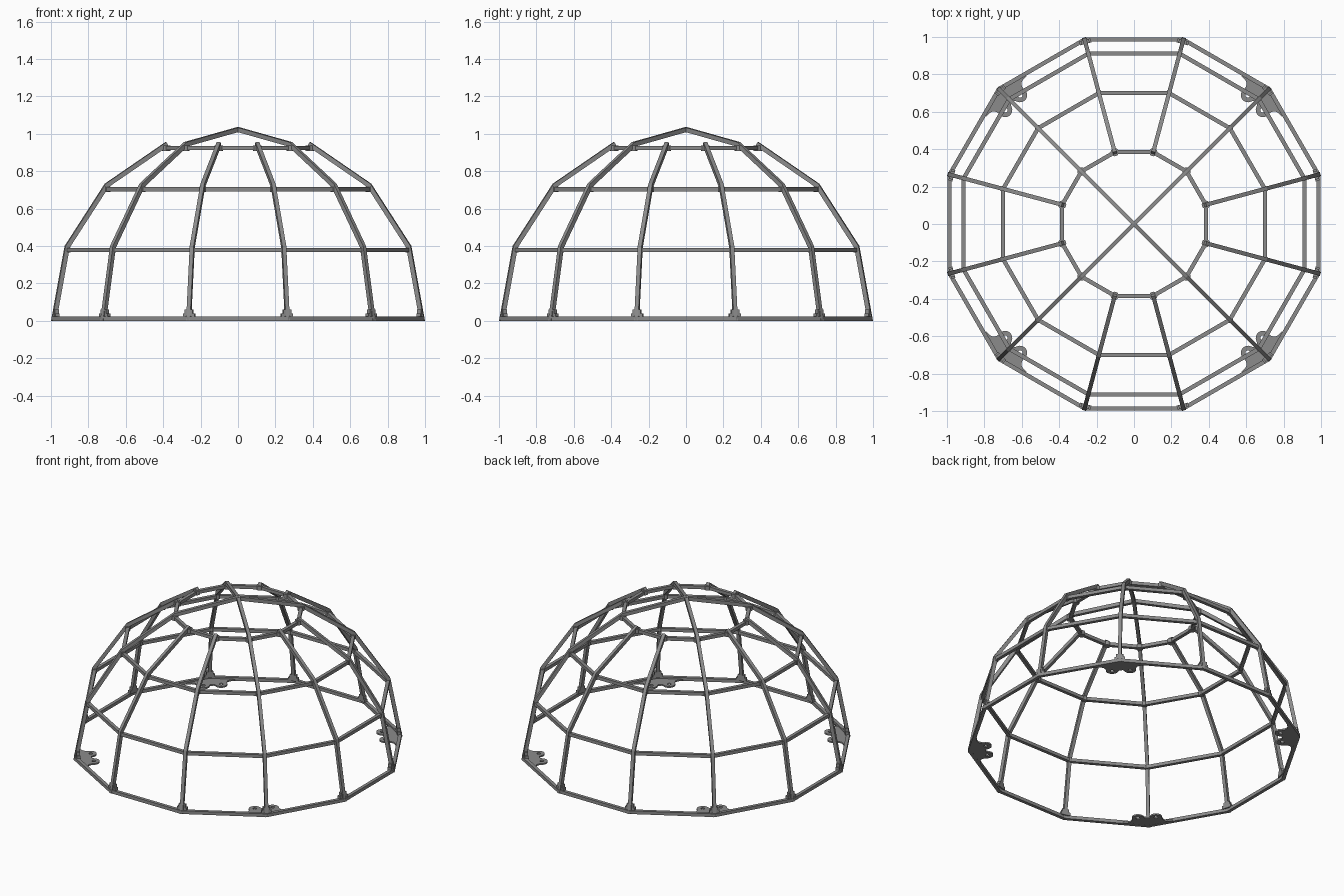
import bpy, bmesh, math
from mathutils import Vector, Matrix

if "Cube" in bpy.data.objects:
    bpy.data.objects.remove(bpy.data.objects["Cube"])

SIDES = 12
ANGLES = [math.radians(15 + 30 * k) for k in range(SIDES)]
C15 = math.cos(math.radians(15))
BAR = 0.022

steel = bpy.data.materials.new("grey_steel")
steel.diffuse_color = (0.26, 0.26, 0.26, 1)
steel.use_nodes = True
steel.node_tree.nodes["Principled BSDF"].inputs["Base Color"].default_value = steel.diffuse_color


def finish(name, bm):
    bmesh.ops.recalc_face_normals(bm, faces=bm.faces)
    me = bpy.data.meshes.new(name)
    bm.to_mesh(me)
    bm.free()
    me.materials.append(steel)
    ob = bpy.data.objects.new(name, me)
    bpy.context.collection.objects.link(ob)
    return ob


def skin(bm, loops, closed):
    """Bridge consecutive four-point sections into a square bar."""
    vs = [[bm.verts.new(p) for p in loop] for loop in loops]
    n = len(vs)
    for i in range(n if closed else n - 1):
        a, b = vs[i], vs[(i + 1) % n]
        for j in range(4):
            k = (j + 1) % 4
            bm.faces.new((a[j], a[k], b[k], b[j]))
    if not closed:
        bm.faces.new(vs[0])
        bm.faces.new(vs[-1])


def polar(r, a, z):
    return Vector((r * math.cos(a), r * math.sin(a), z))


# Horizontal twelve-sided hoops: outer apothem, bottom height
HOOPS = [("base_hoop", 0.997, 0.0), ("lower_hoop", 0.922, 0.367),
         ("middle_hoop", 0.711, 0.692), ("upper_hoop", 0.395, 0.912)]
for name, apo, z in HOOPS:
    bm = bmesh.new()
    ro, ri = apo / C15, (apo - BAR) / C15
    skin(bm, [[polar(ro, a, z), polar(ro, a, z + BAR),
               polar(ri, a, z + BAR), polar(ri, a, z)] for a in ANGLES], True)
    finish(name, bm)

# Rib outline in (radius, height); the inner edge is offset with mitres
OUTER = [Vector(p) for p in
         [(1.032, 0.0), (0.957, 0.400), (0.735, 0.733), (0.400, 0.955), (0.0, 1.035)]]
DEPTH = 0.024


def inner_edge(pts):
    normals = []
    for p, q in zip(pts, pts[1:]):
        d = (q - p).normalized()
        normals.append(Vector((-d.y, d.x)))
    result = []
    for i, p in enumerate(pts):
        if i == 0:
            result.append(Vector((p.x - DEPTH, 0)))
        elif i == len(pts) - 1:
            n = normals[-1]
            off = Vector((0, DEPTH / n.y)) if len(pts) == 5 else n * DEPTH
            result.append(p + off)
        else:
            m = (normals[i - 1] + normals[i]).normalized()
            result.append(p + m * DEPTH / m.dot(normals[i]))
    return result


for k, a in enumerate(ANGLES):
    # Diagonal ribs run to the crown, the others stop at the upper hoop
    full = k % 3 == 1
    outer = OUTER if full else OUTER[:4]
    side = Vector((-math.sin(a), math.cos(a), 0)) * BAR / 2
    bm = bmesh.new()
    loops = []
    for o, i in zip(outer, inner_edge(outer)):
        po, pi = polar(o.x, a, o.y), polar(i.x, a, i.y)
        loops.append([po - side, po + side, pi + side, pi - side])
    skin(bm, loops, False)
    finish("crown_rib" if full else "short_rib", bm)

# Round joints where ribs cross the hoops
bm = bmesh.new()
for (_, apo, z), rad in zip(HOOPS[1:], (0.015, 0.017, 0.022)):
    for a in ANGLES:
        c = polar((apo - BAR / 2) / C15, a, z + BAR / 2)
        bmesh.ops.create_cone(bm, cap_ends=True, segments=16, radius1=rad, radius2=rad,
                              depth=BAR + 0.006, matrix=Matrix.Translation(c))
ob = finish("hoop_joints", bm)
bpy.context.view_layer.objects.active = ob
ob.select_set(True)
bpy.ops.object.shade_smooth_by_angle()

# Stepped brackets holding the rib feet
bm = bmesh.new()
for a in ANGLES:
    for width, z0, z1 in ((0.064, 0.018, 0.040), (0.044, 0.040, 0.060)):
        m = (Matrix.Translation(polar(1.008, a, (z0 + z1) / 2)) @ Matrix.Rotation(a, 4, 'Z')
             @ Matrix.Diagonal((0.022, width, z1 - z0, 1)))
        bmesh.ops.create_cube(bm, size=1, matrix=m)
finish("rib_foot_brackets", bm)


# Anchor plates with two rounded, drilled lobes: u tangential, v inward
def arc(cu, cv, r, start, end, n):
    return [(cu + r * math.cos(math.radians(start + (end - start) * i / n)),
             cv + r * math.sin(math.radians(start + (end - start) * i / n)))
            for i in range(n + 1)]


half = [(0.158, 0.042), (0.152, 0.066), (0.125, 0.064), (0.105, 0.072), (0.096, 0.088)]
half += arc(0.056, 0.112, 0.038, -10, 165, 12) + [(0.012, 0.110)]
outline = [(0, 0)] + half + [(-u, v) for u, v in reversed(half)]
holes = [arc(s * 0.056, 0.114, 0.012, 0, 337.5, 15) for s in (1, -1)]

curve = bpy.data.curves.new("plate_outline", 'CURVE')
curve.dimensions = '2D'
curve.fill_mode = 'BOTH'
curve.extrude = 0.005
for pts in [outline] + holes:
    sp = curve.splines.new('POLY')
    sp.points.add(len(pts) - 1)
    for p, (u, v) in zip(sp.points, pts):
        p.co = (u, v, 0, 1)
    sp.use_cyclic_u = True
source = bpy.data.objects.new("plate_outline", curve)
bpy.context.collection.objects.link(source)
bpy.context.view_layer.update()
plate = bpy.data.meshes.new_from_object(
    source.evaluated_get(bpy.context.evaluated_depsgraph_get()))
bpy.data.objects.remove(source)
plate.materials.clear()
plate.materials.append(steel)
for k in range(4):
    a = math.radians(45 + 90 * k)
    ob = bpy.data.objects.new("anchor_plate", plate)
    ob.location = polar(1.030, a, 0.0055)
    ob.rotation_euler.z = a + math.pi / 2
    bpy.context.collection.objects.link(ob)
